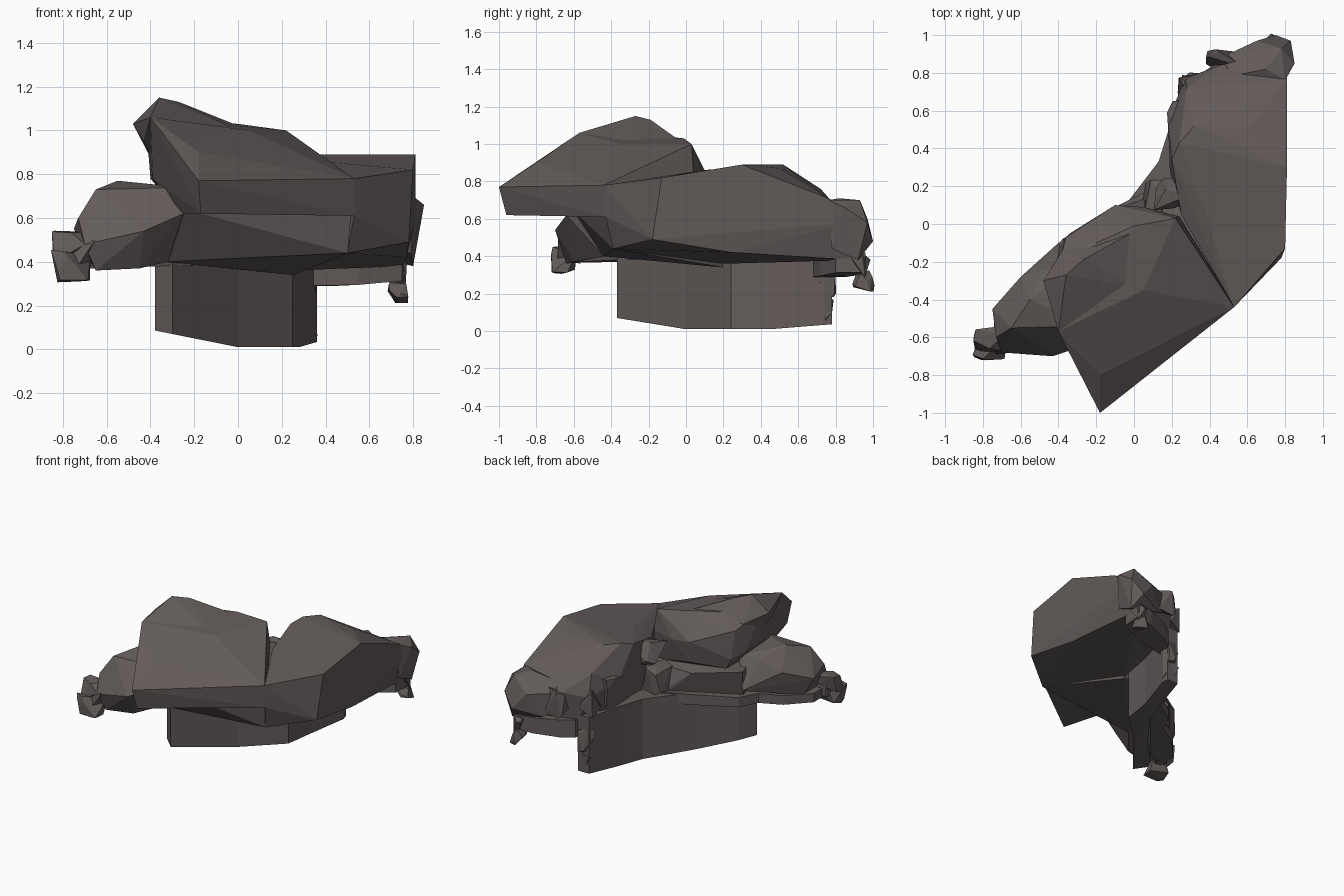
import bpy, bmesh, math, random
from mathutils import Vector

random.seed(4)
if "Cube" in bpy.data.objects:
    bpy.data.objects.remove(bpy.data.objects["Cube"])

# Single stone colour
stone = bpy.data.materials.new("dark_brown_stone")
stone.use_nodes = True
color = (0.125, 0.106, 0.103, 1)
stone.diffuse_color = color
shader = stone.node_tree.nodes["Principled BSDF"]
shader.inputs["Base Color"].default_value = color
shader.inputs["Roughness"].default_value = 0.9


def finish(name, bm):
    """Turn a bmesh into a flat shaded stone object."""
    bmesh.ops.recalc_face_normals(bm, faces=bm.faces[:])
    mesh = bpy.data.meshes.new(name)
    bm.to_mesh(mesh)
    bm.free()
    mesh.materials.append(stone)
    obj = bpy.data.objects.new(name, mesh)
    bpy.context.collection.objects.link(obj)
    return obj


def boulder(name, points):
    """Faceted convex rock wrapped around its corner points."""
    bm = bmesh.new()
    for point in points:
        bm.verts.new(point)
    result = bmesh.ops.convex_hull(bm, input=bm.verts[:])
    loose = set(result["geom_interior"]) | set(result["geom_unused"])
    unused = [v for v in loose if isinstance(v, bmesh.types.BMVert)]
    bmesh.ops.delete(bm, geom=unused, context="VERTS")
    bmesh.ops.dissolve_limit(bm, angle_limit=math.radians(4),
                             verts=bm.verts[:], edges=bm.edges[:])
    return finish(name, bm)


def slab(name, outline, bottom, top):
    """Extruded rock with a free outline; heights are functions of x and y."""
    bm = bmesh.new()
    low = [bm.verts.new((x, y, bottom(x, y))) for x, y in outline]
    high = [bm.verts.new((x, y, top(x, y))) for x, y in outline]
    for i in range(len(outline)):
        j = (i + 1) % len(outline)
        bm.faces.new((low[i], low[j], high[j], high[i]))
    caps = [bm.faces.new(low), bm.faces.new(high)]
    bmesh.ops.triangulate(bm, faces=caps)
    return finish(name, bm)


def shard(name, center, size):
    """Small rough stone made by pushing random corners around."""
    points = []
    for i in range(14):
        d = Vector([random.uniform(-1, 1) for axis in range(3)])
        d /= max(abs(c) for c in d)
        d *= random.uniform(0.75, 1)
        points.append([c + s * k for c, s, k in zip(center, size, d)])
    return boulder(name, points)


# Narrow supporting pedestal following the curve of the formation
slab("pedestal",
     [(-.38, -.3), (-.3, -.37), (0, 0), (.25, .24), (.28, .45), (.36, .74),
      (.35, .78), (.26, .78), (.19, .52), (.13, .33), (-.1, .03), (-.3, -.18)],
     lambda x, y: 0.01 + 0.2 * max(0, -x) + 0.08 * max(0, y - 0.45),
     lambda x, y: 0.46)

# Band of rock between pedestal and overhanging cap
boulder("middle_band", [
    (-.24, -.6, .64), (-.32, -.44, .4), (-.05, -.41, .64), (-.05, -.38, .44),
    (.52, -.42, .64), (.5, -.39, .44), (.25, .2, .34), (.4, .1, .64),
    (-.4, -.1, .64), (-.37, -.15, .4), (-.1, .08, .62), (.1, .15, .42)])

# Overhanging cap with its pointed front corner, and the peak on top of it
boulder("overhanging_cap", [
    (-.18, -1, .77), (-.17, -.96, .62), (.53, -.44, .78), (.53, -.43, .61),
    (-.18, -.8, .9), (-.4, -.57, 1.06), (-.42, -.3, 1.03), (-.2, -.1, 1.04),
    (0, -.01, 1.03), (.22, .03, 1), (.05, -.35, 1),
    (-.25, -.68, .62), (-.39, -.4, .78), (-.4, -.14, .78), (-.36, -.07, .95),
    (-.34, -.05, .74), (-.1, .1, .86), (-.08, .08, .7), (.05, .09, .84),
    (.24, .04, .84), (.22, .02, .62), (-.3, -.05, .66)])
boulder("cap_peak", [
    (-.36, -.27, 1.15), (-.48, -.3, 1.03), (-.27, -.19, 1.13), (-.4, -.57, 1.06),
    (-.43, -.42, .95), (-.02, -.05, 1.03), (.02, -.33, .99), (-.38, -.14, .98),
    (-.36, -.25, .8)])

# Long arm sweeping to the back, tall on its inner edge
boulder("rear_arm", [
    (.53, -.44, .78), (.53, -.43, .61), (.5, -.39, .44), (.8, -.13, .82),
    (.78, -.18, .49), (.81, .3, .89), (.6, .5, .87), (.37, .09, .86),
    (.25, .05, .79), (.2, .34, .86), (.24, .43, .89), (.32, .52, .89),
    (.28, .72, .76), (.81, .76, .71), (.77, .25, .42), (.81, .88, .58),
    (.75, .9, .38), (.45, .84, .62), (.27, .77, .6), (.18, .55, .66),
    (.19, .28, .66), (.25, .2, .36), (.22, .55, .42), (.36, .78, .38)])

# Rock at the far end of the arm
boulder("arm_end_rock", [
    (.85, .85, .66), (.83, .97, .58), (.75, 1, .48), (.65, .97, .6), (.7, .82, .71),
    (.78, .93, .7), (.8, .92, .38), (.8, .76, .7), (.79, .78, .44), (.55, .92, .44),
    (.4, .84, .52), (.5, .9, .62), (.5, .78, .66)])

# Low boulder beside the cap, undercut at the front
boulder("side_boulder", [
    (-.73, -.6, .6), (-.7, -.68, .48), (-.65, -.55, .73), (-.55, -.4, .77),
    (-.43, -.63, .61), (-.43, -.7, .54), (-.45, -.6, .37), (-.65, -.64, .36),
    (-.25, -.54, .74), (-.25, -.64, .62), (-.32, -.44, .4),
    (-.75, -.45, .55), (-.6, -.28, .62), (-.46, -.24, .7), (-.4, -.1, .5),
    (-.3, -.2, .7), (-.68, -.42, .42)])

# Thin layered ledges on the hollow side
slab("side_ledge",
     [(-.74, -.62), (-.74, -.46), (-.6, -.3), (-.45, -.22), (-.38, -.08),
      (-.1, .09), (.12, .2), (.1, -.1), (-.3, -.35)],
     lambda x, y: 0.39 + 0.03 * x, lambda x, y: 0.47 + 0.05 * x)
slab("arm_ledge",
     [(.33, .68), (.36, .8), (.45, .86), (.62, .93), (.76, .96), (.75, .8), (.55, .72)],
     lambda x, y: 0.29 + 0.09 * max(0, x - 0.5), lambda x, y: 0.42)

# Loose stones at the tips, in the hollow and on the pedestal
stones = {
    "tip_stone_upper": ((-.77, -.6, .46), (.085, .08, .085)),
    "tip_stone_lower": ((-.76, -.66, .38), (.1, .075, .08)),
    "tip_stone_inner": ((-.73, -.62, .43), (.08, .07, .07)),
    "hanging_stone_upper": ((.73, .94, .34), (.045, .06, .07)),
    "hanging_stone_lower": ((.73, .95, .27), (.05, .06, .06)),
    "hollow_stone_high": ((.2, .16, .72), (.1, .09, .1)),
    "hollow_stone_low": ((.14, .14, .55), (.1, .1, .12)),
    "arm_stone_inner": ((.23, .57, .6), (.07, .09, .12)),
    "arm_stone_corner": ((.29, .73, .57), (.06, .07, .11)),
    "arm_stone_back": ((.5, .87, .56), (.12, .06, .1)),
    "pedestal_stone_low": ((.31, .74, .11), (.06, .05, .08)),
    "pedestal_stone_high": ((.3, .75, .27), (.07, .06, .1)),
}
for name, (center, size) in stones.items():
    shard(name, center, size)
